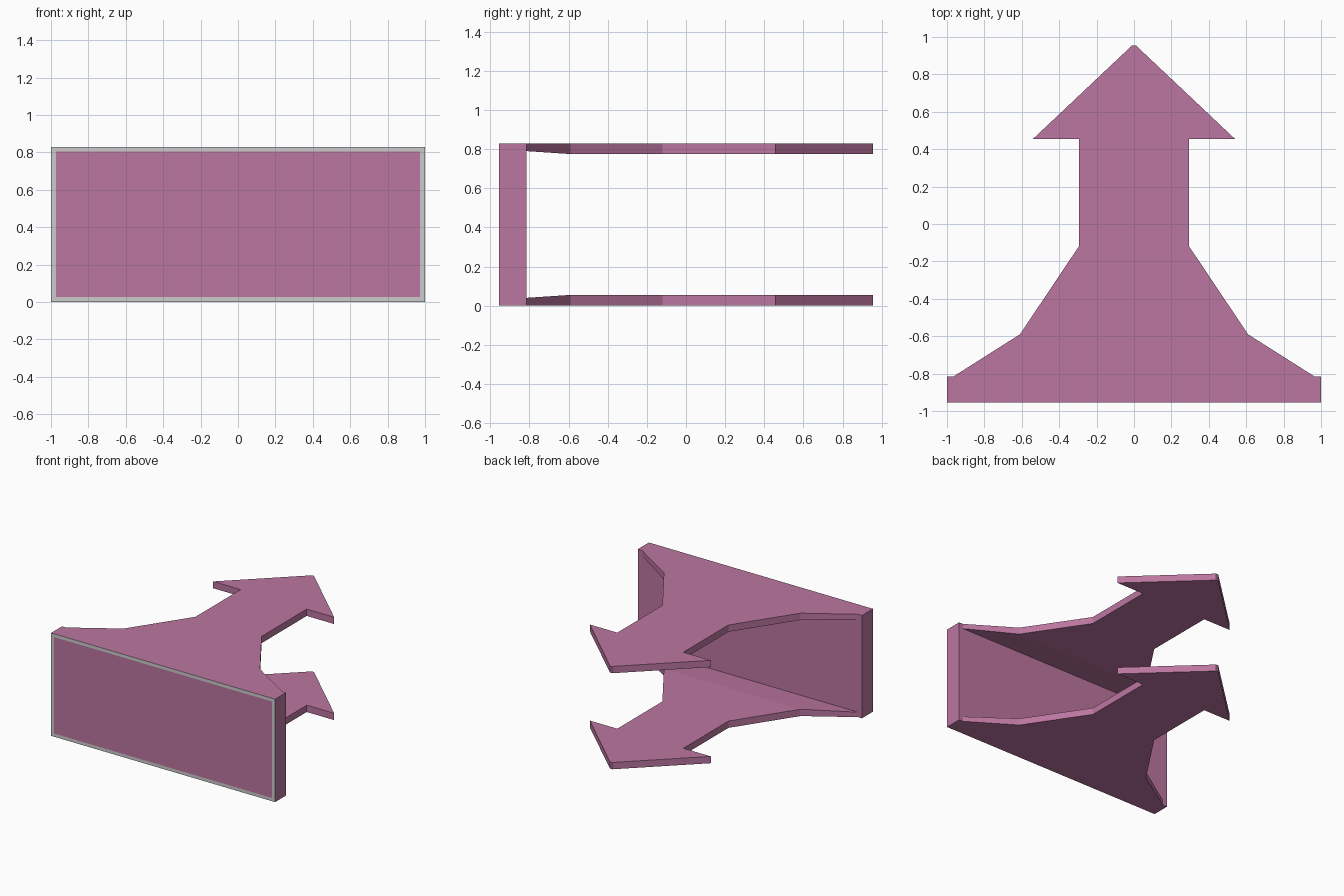
import bpy, bmesh

if "Cube" in bpy.data.objects:
    bpy.data.objects.remove(bpy.data.objects["Cube"])

H = 0.83          # total height
T = 0.055         # arm thickness
Y0, Y1 = -0.955, -0.815   # front plate depth range

pink = bpy.data.materials.new("pink")
pink.diffuse_color = (0.50, 0.18, 0.35, 1)
pink.use_nodes = True
pink.node_tree.nodes["Principled BSDF"].inputs["Base Color"].default_value = pink.diffuse_color


def make(name, bm, mats):
    bmesh.ops.recalc_face_normals(bm, faces=bm.faces)
    me = bpy.data.meshes.new(name)
    bm.to_mesh(me)
    bm.free()
    for m in mats:
        me.materials.append(m)
    ob = bpy.data.objects.new(name, me)
    bpy.context.collection.objects.link(ob)
    return ob


# Front plate with a flush grey border around its front face
bm = bmesh.new()
bmesh.ops.create_cube(bm, size=1)
for v in bm.verts:
    v.co = (v.co.x * 2, Y0 if v.co.y < 0 else Y1, H if v.co.z > 0 else 0)
bm.normal_update()
front = min(bm.faces, key=lambda f: f.calc_center_median().y)
ring = bmesh.ops.inset_region(bm, faces=[front], thickness=0.037)
for f in ring["faces"]:
    f.material_index = 1
make("front_plate", bm, [pink, None])

# Arrow-shaped arms: half outline from the plate to the tip
half = [(0.965, Y1), (0.61, -0.59), (0.295, -0.12), (0.295, 0.455),
        (0.54, 0.455), (0.01, 0.955)]


def arm(name, outer, sign):
    bm = bmesh.new()
    pairs = []
    for s in (1, -1):
        side = []
        for i, (x, y) in enumerate(half):
            t = 0.04 if i == 0 else T     # thins towards the plate corners
            side.append((bm.verts.new((s * x, y, outer)),
                         bm.verts.new((s * x, y, outer + sign * t))))
        pairs.append(side)
    r, l = pairs
    # Outer and inner surfaces, strip by strip across the arm
    for k in (0, 1):
        bm.faces.new([r[0][k], r[1][k], l[1][k], l[0][k]])
        bm.faces.new([p[k] for p in r[1:]] + [p[k] for p in reversed(l[1:])])
    # Edge walls
    for side in pairs:
        for a, b in zip(side, side[1:]):
            bm.faces.new([a[0], b[0], b[1], a[1]])
    bm.faces.new([r[-1][0], l[-1][0], l[-1][1], r[-1][1]])
    bm.faces.new([r[0][0], l[0][0], l[0][1], r[0][1]])
    make(name, bm, [pink])


arm("lower_arrow_arm", 0.0, 1)
arm("upper_arrow_arm", H, -1)
